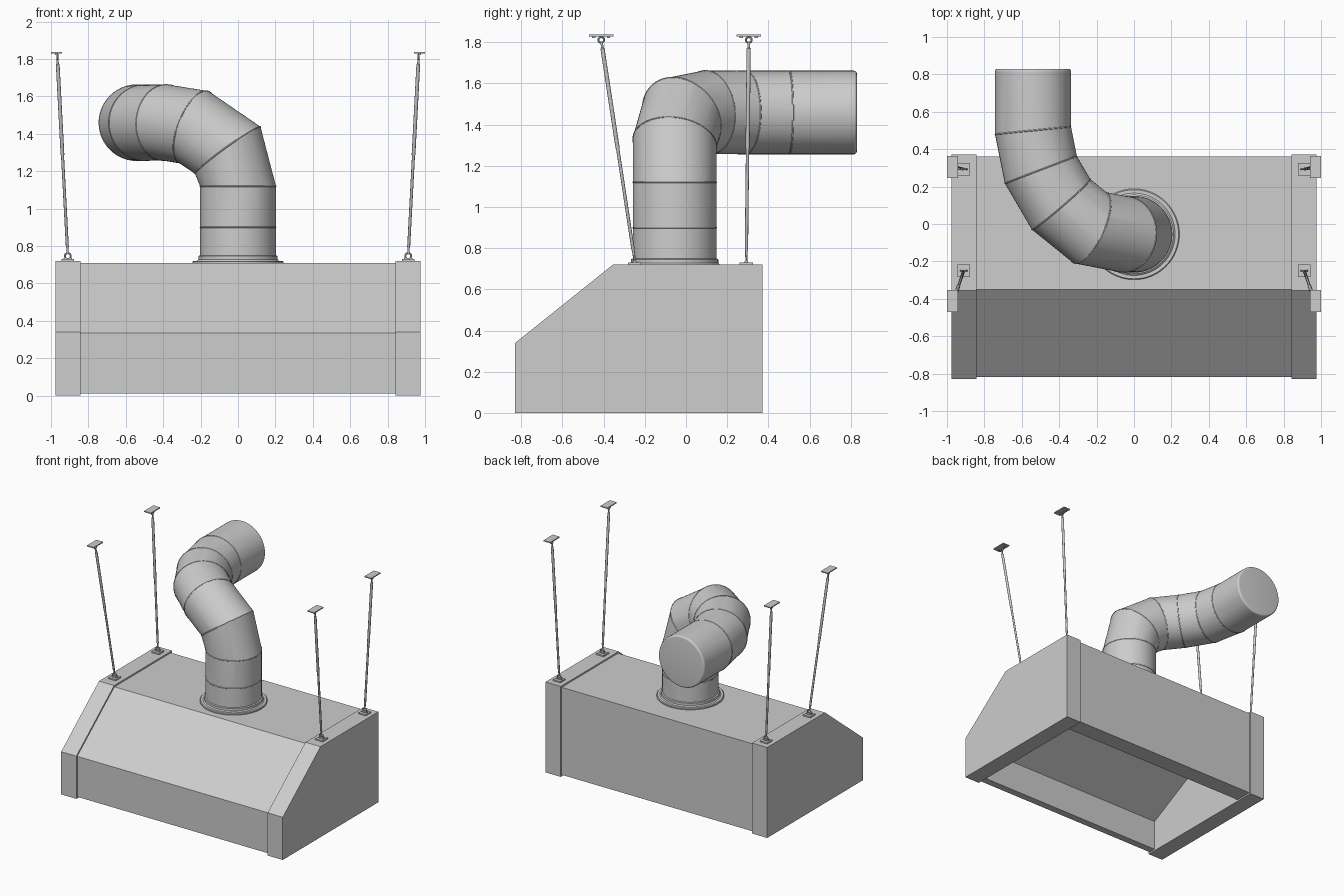
import bpy, bmesh, math
from mathutils import Vector

if "Cube" in bpy.data.objects:
    bpy.data.objects.remove(bpy.data.objects["Cube"], do_unlink=True)

steel = bpy.data.materials.new("brushed_grey_steel")
steel.use_nodes = True
GREY = (0.61, 0.61, 0.61, 1)
steel.diffuse_color = GREY
steel.node_tree.nodes["Principled BSDF"].inputs["Base Color"].default_value = GREY


def finish(name, bm, smooth=None):
    """Turn a bmesh into a named steel object."""
    bmesh.ops.recalc_face_normals(bm, faces=bm.faces)
    mesh = bpy.data.meshes.new(name)
    bm.to_mesh(mesh)
    bm.free()
    mesh.materials.append(steel)
    ob = bpy.data.objects.new(name, mesh)
    bpy.context.collection.objects.link(ob)
    if smooth:
        bpy.ops.object.select_all(action="DESELECT")
        ob.select_set(True)
        bpy.context.view_layer.objects.active = ob
        bpy.ops.object.shade_smooth_by_angle(angle=math.radians(smooth))
    return ob


def prism(name, profile, x0, x1):
    """Extrude a (y, z) profile along x."""
    bm = bmesh.new()
    face = bm.faces.new([bm.verts.new((x0, y, z)) for y, z in profile])
    out = bmesh.ops.extrude_face_region(bm, geom=[face])["geom"]
    verts = [v for v in out if isinstance(v, bmesh.types.BMVert)]
    bmesh.ops.translate(bm, verts=verts, vec=(x1 - x0, 0, 0))
    return finish(name, bm)


def box(name, centre, size):
    bm = bmesh.new()
    bmesh.ops.create_cube(bm, size=1)
    bmesh.ops.scale(bm, vec=size, verts=bm.verts)
    bmesh.ops.translate(bm, vec=centre, verts=bm.verts)
    return finish(name, bm)


def loft(name, rings, smooth):
    """Skin a list of point rings and close both ends."""
    bm = bmesh.new()
    rows = [[bm.verts.new(p) for p in ring] for ring in rings]
    n = len(rows[0])
    for a, b in zip(rows, rows[1:]):
        for i in range(n):
            j = (i + 1) % n
            bm.faces.new((a[i], a[j], b[j], b[i]))
    bm.faces.new(rows[0])
    bm.faces.new(rows[-1])
    return finish(name, bm, smooth)


def circle(centre, axis, radius, n):
    turn = Vector((0, 0, 1)).rotation_difference(axis)
    steps = [2 * math.pi * i / n for i in range(n)]
    return [centre + turn @ Vector((math.cos(a) * radius, math.sin(a) * radius, 0))
            for a in steps]


def rod(name, a, b, radii, stops):
    """Round bar from a to b with a radius at each fraction of its length."""
    rings = [circle(a.lerp(b, t), (b - a).normalized(), r, 12)
             for r, t in zip(radii, stops)]
    return loft(name, rings, 35)


def eye_ring(name, centre, radius, rotation):
    bpy.ops.mesh.primitive_torus_add(location=centre, rotation=rotation,
                                     major_radius=radius, minor_radius=0.005,
                                     major_segments=20, minor_segments=8)
    ob = bpy.context.object
    ob.name = name
    ob.data.materials.append(steel)
    bpy.ops.object.shade_smooth_by_angle()


# Hood: solid end caps and a canopy with a sloping baffle, open at the bottom
cap = [(-0.83, 0), (-0.83, 0.34), (-0.355, 0.72), (0.372, 0.72), (0.372, 0)]
canopy = [(-0.818, 0.012), (-0.818, 0.334), (-0.35, 0.708), (0.36, 0.708),
          (0.36, 0.012), (0.22, 0.012), (0.22, 0.68), (0.05, 0.68),
          (-0.76, 0.255), (-0.76, 0.012)]
prism("hood_canopy", canopy, -0.842, 0.842)
prism("left_end_cap", cap, 0.842, 0.975)
prism("right_end_cap", cap, -0.975, -0.842)

# Duct: a straight riser, then round sections cut at mitred joints
R = 0.203
up = Vector((0, 0, 1))
riser = [Vector((0, -0.055, z)) for z in (0.7, 0.9, 1.12)]
bend = [Vector(p) for p in ((-0.055, -0.055, 1.312), (-0.235, -0.02, 1.435),
                            (-0.39, 0.105, 1.46), (-0.498, 0.29, 1.459),
                            (-0.54, 0.5, 1.459), (-0.54, 0.83, 1.459))]
path = riser + bend
rings, normals = [circle(p, up, R, 64) for p in riser], [up] * len(riser)
section = circle(riser[-1], (bend[0] - riser[-1]).normalized(), R, 64)
for k in range(len(riser), len(path)):
    d = (path[k] - path[k - 1]).normalized()
    ahead = (path[k + 1] - path[k]).normalized() if k + 1 < len(path) else d
    n = (d + ahead).normalized()
    section = [p + d * ((path[k] - p).dot(n) / d.dot(n)) for p in section]
    rings.append(section)
    normals.append(n)

# Outlet end with a rounded rim
BEVEL = 0.014
outlet, end, flow = rings[-1], path[-1], normals[-1]
rings[-1] = [p - flow * BEVEL for p in outlet]
loft("exhaust_duct", rings, 8)
rim = []
for step in range(6):
    a = math.pi / 2 * step / 5
    grow = 1 - BEVEL / R * (1 - math.cos(a))
    rim.append([end + (p - end) * grow - flow * BEVEL * (1 - math.sin(a))
                for p in outlet])
loft("duct_outlet_rim", rim, 40)

# Fine raised seam around each joint
for k in range(1, len(path) - 1):
    band = []
    for offset, grow in ((-0.004, 1.0), (-0.002, 1.01), (0.002, 1.01), (0.004, 1.0)):
        band.append([path[k] + (p - path[k]) * grow + normals[k] * offset
                     for p in rings[k]])
    loft(f"duct_seam_{k}", band, 30)

# Flange and collar at the foot of the duct
foot = Vector((0, -0.055, 0))
steps = ((0.243, 0.7), (0.243, 0.716), (0.238, 0.721), (0.22, 0.721),
         (0.212, 0.728), (0.212, 0.746), (0.203, 0.75))
loft("duct_flange", [circle(foot + up * z, up, r, 64) for r, z in steps], 30)

# Four hangers: foot plate, lug, eyes, turnbuckle rod, ceiling plate and bolts
QUARTER = math.pi / 2
for side, sx in (("left", 1), ("right", -1)):
    for place, y0, y1 in (("front", -0.25, -0.412), ("back", 0.293, 0.305)):
        tag = f"{side}_{place}"
        low, high = Vector((sx * 0.91, y0, 0.746)), Vector((sx * 0.966, y1, 1.812))
        box(f"{tag}_foot_plate", (sx * 0.91, y0, 0.725), (0.065, 0.065, 0.01))
        box(f"{tag}_foot_lug", (sx * 0.91, y0, 0.732), (0.044, 0.018, 0.01))
        eye_ring(f"{tag}_lower_eye", low, 0.016, (QUARTER, 0, 0))
        rod(f"{tag}_hanger_rod", low, high,
            (0.006, 0.006, 0.008, 0.008, 0.01, 0.01, 0.006, 0.006),
            (0.01, 0.04, 0.045, 0.5, 0.51, 0.96, 0.965, 0.99))
        eye_ring(f"{tag}_upper_eye", high, 0.014, (0, QUARTER, 0))
        box(f"{tag}_ceiling_plate", (sx * 0.97, y1, 1.833), (0.06, 0.118, 0.008))
        for end_name, dy in (("front", -0.036), ("back", 0.036)):
            box(f"{tag}_{end_name}_bolt", (sx * 0.97, y1 + dy, 1.826),
                (0.016, 0.016, 0.01))
